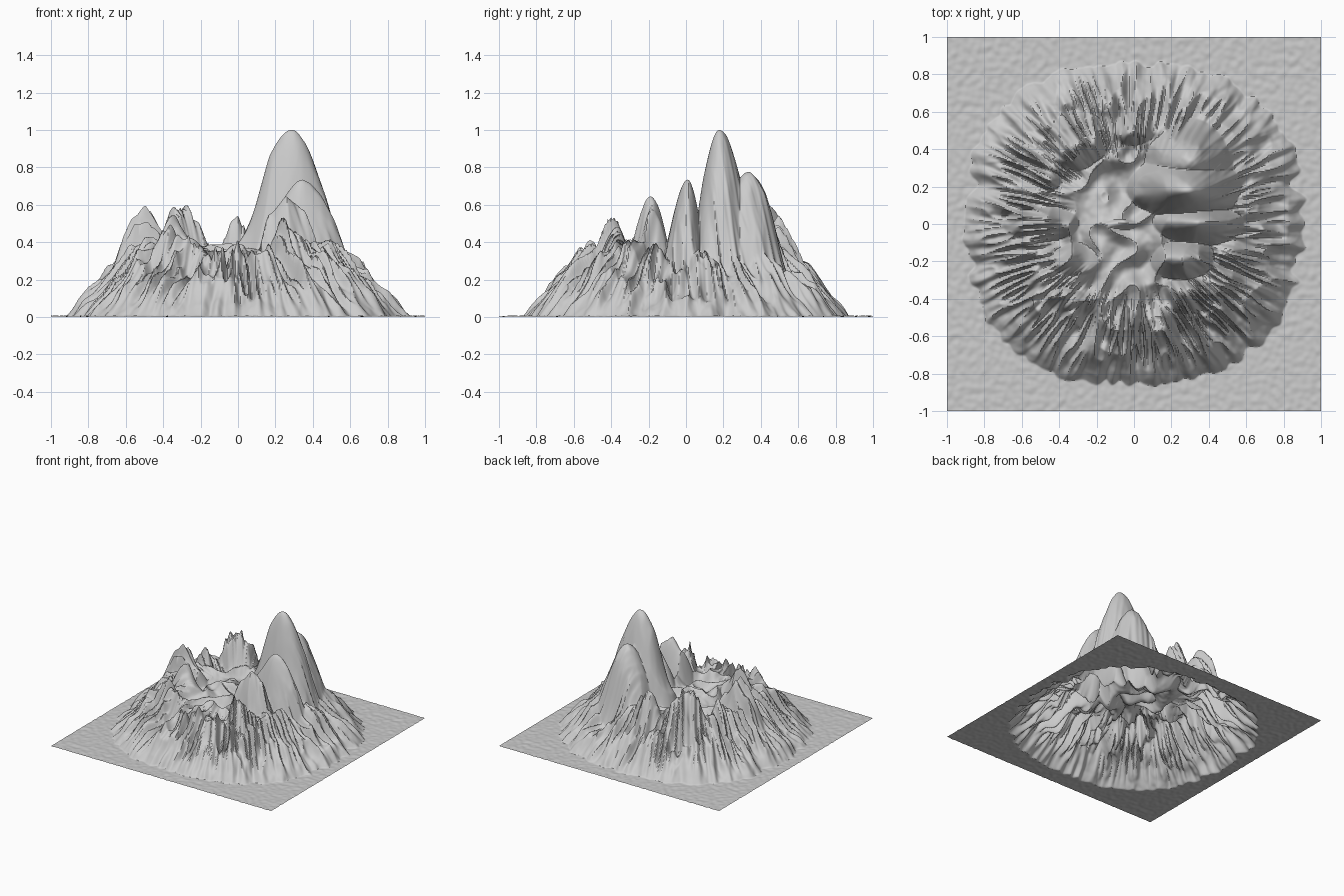
import bpy, bmesh, math
from mathutils import Vector, noise

if "Cube" in bpy.data.objects:
    bpy.data.objects.remove(bpy.data.objects["Cube"])

N = 320  # grid cells per side

# Summits: x, y, height, spread in x, spread toward -y, spread toward +y
PEAKS = [
    (0.28, 0.18, 1.00, 0.28, 0.15, 0.20),
    (0.34, 0.01, 0.73, 0.28, 0.14, 0.11),
    (0.30, 0.33, 0.77, 0.26, 0.22, 0.24),
    (0.26, -0.19, 0.61, 0.23, 0.14, 0.13),
    (0.27, -0.38, 0.49, 0.20, 0.16, 0.12),
    (-0.50, 0.00, 0.54, 0.27, 0.13, 0.13),
    (-0.30, 0.42, 0.58, 0.20, 0.18, 0.25),
    (-0.32, -0.19, 0.51, 0.20, 0.14, 0.12),
    (-0.36, -0.38, 0.46, 0.22, 0.16, 0.12),
    (-0.50, 0.24, 0.46, 0.20, 0.12, 0.12),
    (0.02, 0.50, 0.50, 0.18, 0.12, 0.20),
    (0.00, -0.51, 0.38, 0.14, 0.15, 0.12),
    (-0.08, 0.00, 0.38, 0.25, 0.09, 0.09),
    (0.45, -0.50, 0.36, 0.14, 0.14, 0.12),
]


def ridged(x, y, z):
    return 1 - 2 * abs(noise.noise(Vector((x, y, z))))


def ramp(a, b, x):
    t = max(0, min(1, (x - a) / (b - a)))
    return t * t * (3 - 2 * t)


def height(x, y):
    grain = 0.004 + 0.004 * noise.noise(Vector((x * 28, y * 28, 3)))
    d = math.hypot(x, y) + 1e-6
    u, v = x / d, y / d
    # Rounded footprint with a ragged edge, notched on the left and right
    r = (abs(x / 0.91) ** 2.4 + abs(y / 0.86) ** 2.4) ** (1 / 2.4)
    r += 0.02 * noise.noise(Vector((x * 9, y * 9, 7)))
    r += 0.035 * noise.noise(Vector((u * 17, v * 17, d * 3)))
    r += 0.08 * x * x * math.exp(-((abs(y) - 0.22) / 0.05) ** 2)
    if r >= 1:
        return grain
    t = min(1, (1 - r) / 0.45)
    mask = 1 - (1 - t) ** 1.4
    # Irregular massif with a central hollow
    wx = x + 0.035 * noise.noise(Vector((x * 5, y * 5, 1)))
    wy = y + 0.025 * noise.noise(Vector((x * 5, y * 5, 11)))
    h = 0.33 + 0.08 * noise.noise(Vector((x * 5, y * 5, 5)))
    h -= 0.06 * math.exp(-((x + 0.06) / 0.16) ** 2 - ((y - 0.22) / 0.14) ** 2)
    main = 0
    for i, (px, py, pz, sx, s0, s1) in enumerate(PEAKS):
        w = 0.2 if i < 3 else 1
        dx = x + (wx - x) * w - px
        dy = y + (wy - y) * w - py
        g = math.exp(-(dx / sx) ** 2 - (dy / (s0 if dy < 0 else s1)) ** 2)
        if i < 3:
            main = max(main, g)
        h = max(h, pz * g)
    # Erosion gullies running outwards, softer crags in the middle
    g1 = ridged(u * 5 + wx * 2, v * 5 + wy * 2, d * 1.5)
    g2 = ridged(u * 14 + wx * 2, v * 14 + wy * 2, d * 4 + 9)
    g3 = ridged(wx * 6, wy * 6, 4)
    outer = ramp(0.3, 0.65, d)
    rough = (1 - 0.9 * main) * (
        outer * (0.09 * (g1 - 0.55) + 0.10 * (g2 - 0.55))
        + (0.10 - 0.04 * outer) * (g3 - 0.6))
    return grain + max(0, mask * (h + rough) - 0.004)


# Terrain sheet
bm = bmesh.new()
bmesh.ops.create_grid(bm, x_segments=N, y_segments=N, size=1)
for vert in bm.verts:
    vert.co.z = max(0, height(vert.co.x, vert.co.y))
mesh = bpy.data.meshes.new("mountain_terrain")
bm.to_mesh(mesh)
bm.free()
mountain = bpy.data.objects.new("mountain_terrain", mesh)
bpy.context.collection.objects.link(mountain)

# Smooth slopes with crisp ridges
bpy.context.view_layer.objects.active = mountain
mountain.select_set(True)
bpy.ops.object.shade_smooth_by_angle(angle=math.radians(40))
